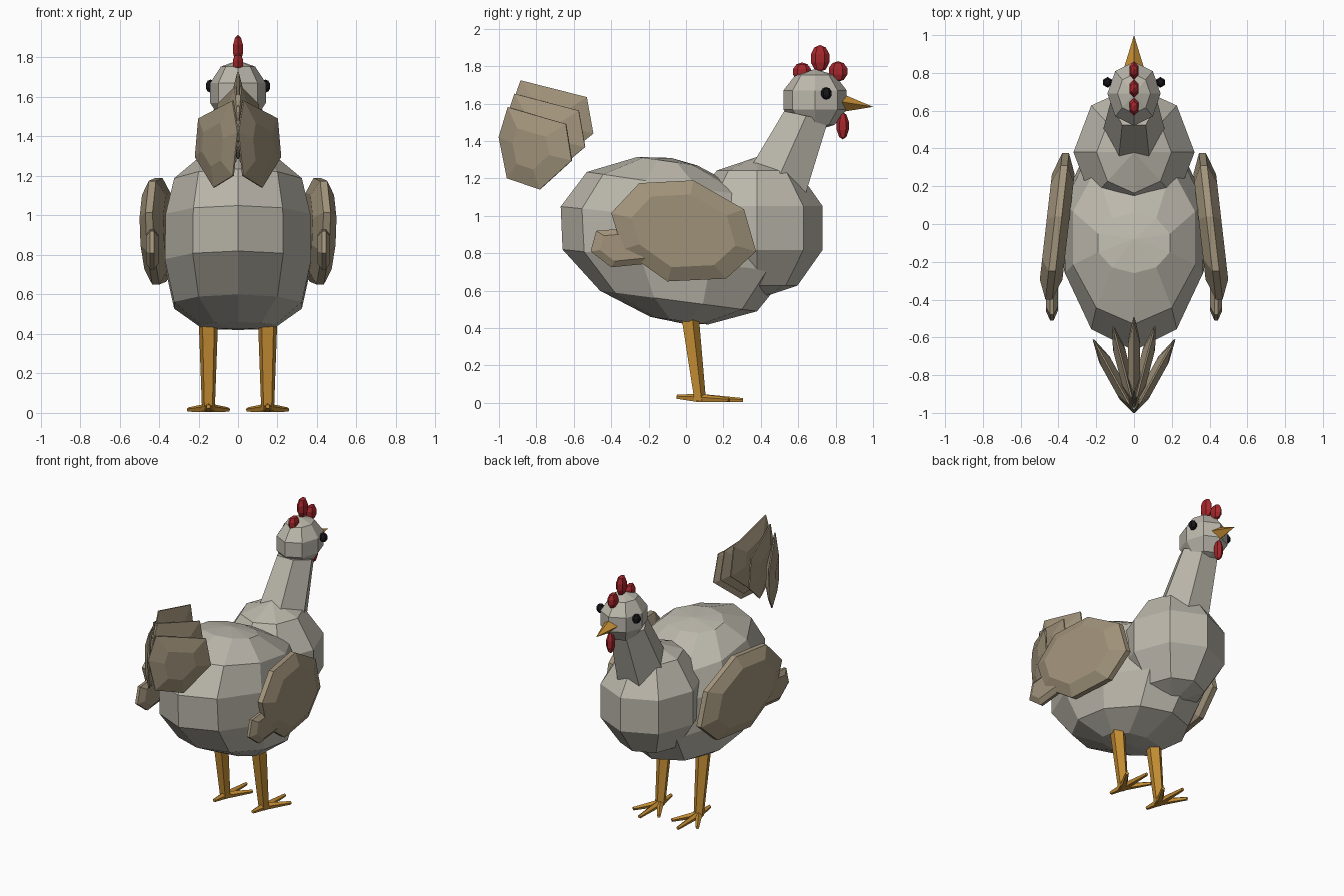
import bpy, bmesh, math
from mathutils import Vector

if "Cube" in bpy.data.objects:
    bpy.data.objects.remove(bpy.data.objects["Cube"])


def material(name, rgb):
    m = bpy.data.materials.new(name)
    m.diffuse_color = (*rgb, 1)
    m.use_nodes = True
    m.node_tree.nodes["Principled BSDF"].inputs["Base Color"].default_value = m.diffuse_color
    return m


CREAM = material("cream plumage", (0.50, 0.475, 0.41))
BROWN = material("tan feathers", (0.36, 0.295, 0.20))
ORANGE = material("orange skin", (0.56, 0.27, 0.035))
RED = material("red comb", (0.38, 0.02, 0.025))
BLACK = material("black eye", (0.008, 0.008, 0.01))


def loft(name, rings, mat):
    """Skin equal-length point rings and close both ends (one-point ends become fans)."""
    bm = bmesh.new()
    rows = [[bm.verts.new(p) for p in r] for r in rings]
    for a, b in zip(rows, rows[1:]):
        n = max(len(a), len(b))
        for i in range(n):
            j = (i + 1) % n
            if len(a) == 1:
                bm.faces.new((a[0], b[i], b[j]))
            elif len(b) == 1:
                bm.faces.new((a[i], b[0], a[j]))
            else:
                bm.faces.new((a[i], b[i], b[j], a[j]))
    for r in (rows[0], rows[-1]):
        if len(r) > 2:
            bm.faces.new(r)
    bmesh.ops.recalc_face_normals(bm, faces=bm.faces)
    me = bpy.data.meshes.new(name)
    bm.to_mesh(me)
    bm.free()
    me.materials.append(mat)
    ob = bpy.data.objects.new(name, me)
    bpy.context.collection.objects.link(ob)
    return ob


def slanted_ring(rear, front, half_width, n, turn=0.0):
    """Elliptical ring in a plane tilted from a rear to a front (y, z) point."""
    pts = []
    for i in range(n):
        a = 2 * math.pi * i / n + turn
        t = 0.5 - 0.5 * math.cos(a) / math.cos(turn)
        pts.append((half_width * math.sin(a),
                    rear[0] + (front[0] - rear[0]) * t,
                    rear[1] + (front[1] - rear[1]) * t))
    return pts


def ball(name, loc, radii, mat, seg=8, rings=5):
    bpy.ops.mesh.primitive_uv_sphere_add(segments=seg, ring_count=rings, radius=1, location=loc)
    ob = bpy.context.object
    ob.name, ob.scale = name, radii
    ob.data.materials.append(mat)
    return ob


def limb(name, a, b, ra, rb, mat, sides):
    """Tapered rod between two points."""
    a, b = Vector(a), Vector(b)
    q = (b - a).to_track_quat('Z', 'Y')
    def ring(c, r):
        return [c + q @ Vector((r * math.cos(t), r * math.sin(t), 0))
                for t in (2 * math.pi * (i + 0.25) / sides for i in range(sides))]
    return loft(name, [ring(a, ra), ring(b, rb)], mat)


def lens(name, outline, thick, place, mat, inner=0.62, rim=0.3):
    """Pillow-shaped feather: outline in (u, z), thickness along a third axis."""
    cu = sum(p[0] for p in outline) / len(outline)
    cz = sum(p[1] for p in outline) / len(outline)
    rings = []
    for s, w in ((inner, -1), (1, -rim), (1, rim), (inner, 1)):
        rings.append([place(cu + (u - cu) * s, w * thick, cz + (z - cz) * s) for u, z in outline])
    return loft(name, rings, mat)


# Body: rear point, front point, half width of each ring from top to bottom
body = [((-0.26, 1.315), (0.06, 1.27), 0.20), ((-0.53, 1.235), (0.38, 1.10), 0.34),
        ((-0.67, 1.05), (0.52, 0.93), 0.385), ((-0.66, 0.82), (0.55, 0.70), 0.39),
        ((-0.46, 0.60), (0.38, 0.49), 0.34), ((-0.19, 0.46), (0.12, 0.42), 0.20)]
loft("body", [[(0, -0.08, 1.31)]] + [slanted_ring(*r, 10) for r in body] + [[(0, -0.02, 0.425)]], CREAM)
ball("chest", (0, 0.38, 0.935), (0.337, 0.368, 0.38), CREAM)

# Neck and head
loft("neck", [slanted_ring((0.31, 1.20), (0.64, 1.12), 0.17, 6, math.pi / 6),
              slanted_ring((0.525, 1.56), (0.76, 1.51), 0.125, 6, math.pi / 6)], CREAM)
ball("head", (0, 0.69, 1.62), (0.148, 0.178, 0.165), CREAM)
loft("beak", [[(0.052, 0.83, 1.61), (0, 0.83, 1.655), (-0.052, 0.83, 1.61), (0, 0.83, 1.555)],
              [(0, 1.0, 1.583)]], ORANGE)

# Comb and wattle
for i, (y, z, ry, rz) in enumerate([(0.62, 1.77, 0.05, 0.05), (0.717, 1.842, 0.052, 0.072),
                                    (0.813, 1.772, 0.052, 0.055)]):
    ball(f"comb_{i + 1}", (0, y, z), (0.03, ry, rz), RED, 6, 5)
ball("wattle", (0, 0.838, 1.482), (0.028, 0.034, 0.073), RED, 6, 5)

WING = [(-0.40, 1.015), (-0.25, 1.175), (0.04, 1.19), (0.31, 1.035),
        (0.375, 0.81), (0.215, 0.665), (-0.10, 0.65), (-0.34, 0.82)]
WING_TIP = [(-0.51, 0.81), (-0.48, 0.92), (-0.36, 0.93), (-0.15, 0.87), (-0.15, 0.75), (-0.40, 0.725)]

for side, s in (("left", -1), ("right", 1)):
    ball(f"{side}_eye", (s * 0.14, 0.75, 1.655), (0.028, 0.03, 0.033), BLACK, 6, 5)

    # Wing and the feather behind it
    lens(f"{side}_wing", WING, 0.06,
         lambda u, w, z: (s * (0.405 - 0.115 * u + w), u, z), BROWN, 0.72)
    lens(f"{side}_wing_tip", WING_TIP, 0.032,
         lambda u, w, z: (s * (0.435 + w), u, z), BROWN, 0.7)

    # Leg and toes
    x = s * 0.15
    limb(f"{side}_leg", (x, 0.015, 0.48), (x, 0.073, 0.012), 0.052, 0.034, ORANGE, 5)
    for name, end in (("middle", (x, 0.305, 0.014)), ("outer", (x + s * 0.10, 0.23, 0.016)),
                      ("inner", (x - s * 0.10, 0.23, 0.016)), ("back", (x, -0.05, 0.032))):
        limb(f"{side}_{name}_toe", (x, 0.07, 0.024), end, 0.025, 0.012, ORANGE, 5)

# Tail fan: feathers swing outwards and step down from the centre
FEATHER = [(0, 1.42), (0.055, 1.58), (0.41, 1.49), (0.445, 1.295), (0.25, 1.14), (0.05, 1.20)]
for k in range(-2, 3):
    yaw = math.radians(14.5 * k)
    back, lift = -0.94 - 0.03 * abs(k), 0.145 - 0.072 * abs(k)
    lens(f"tail_feather_{k + 3}", FEATHER, 0.032,
         lambda u, w, z: (u * math.sin(yaw) + w * math.cos(yaw),
                          back + u * math.cos(yaw) - w * math.sin(yaw), z + lift),
         BROWN, 0.5, 0.12)
